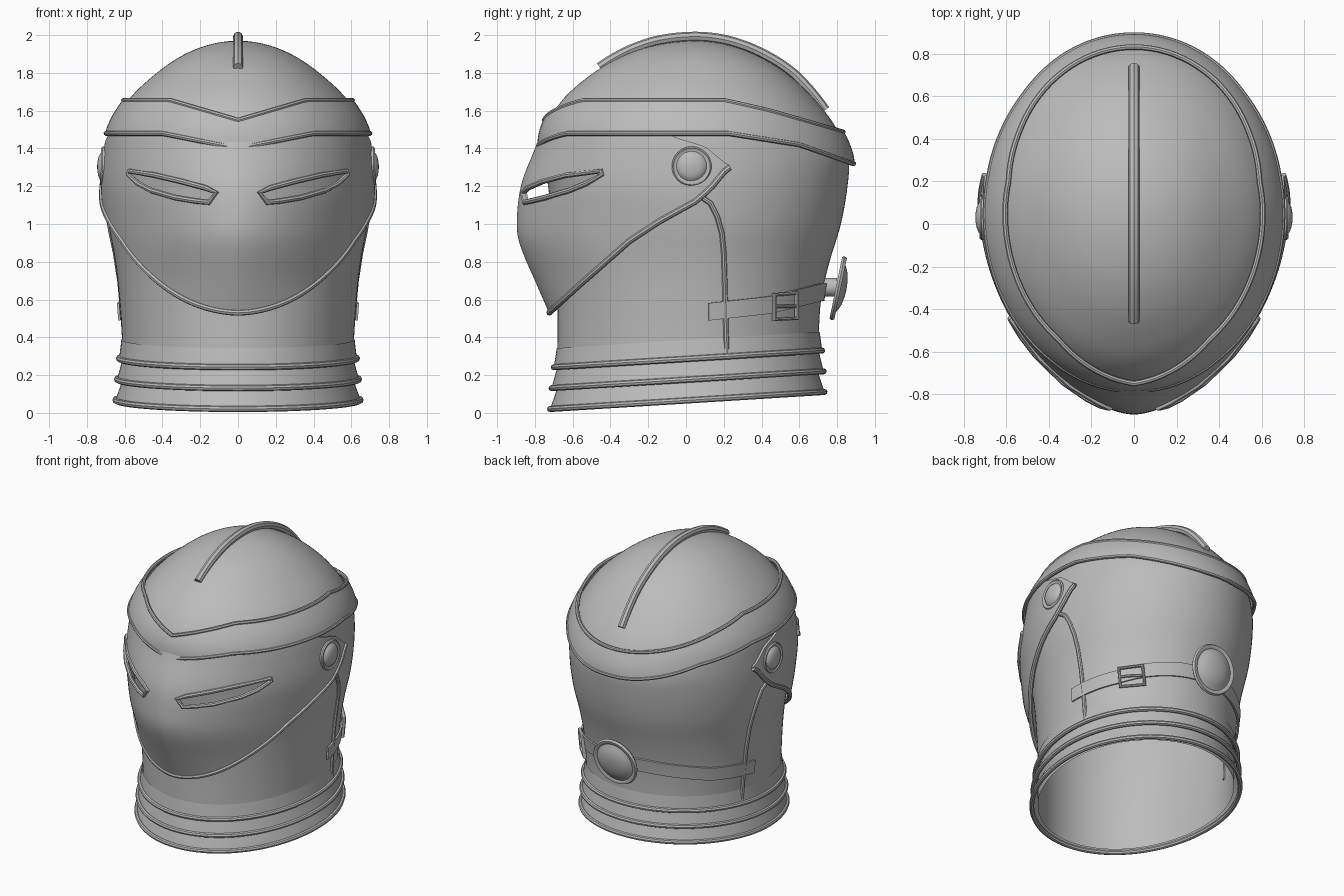
import bpy, bmesh, math
from mathutils import Vector

if "Cube" in bpy.data.objects:
    bpy.data.objects.remove(bpy.data.objects["Cube"])

CY = 0.05  # y of the section centre
# height, half width, front y, back y, front roundness exponent
SKULL = [(0, .61, -.68, .69, 2), (.3, .61, -.68, .70, 2), (.6, .628, -.68, .715, 2),
         (.8, .65, -.69, .76, 2), (1, .685, -.71, .82, 2), (1.2, .698, -.73, .855, 2),
         (1.35, .69, -.755, .86, 2), (1.5, .668, -.745, .80, 2), (1.65, .585, -.66, .69, 2),
         (1.8, .43, -.49, .53, 2), (1.9, .28, -.31, .36, 2), (1.97, 0, CY, CY, 2)]
VISOR = [(.45, .64, -.69, .72, 1.9), (.55, .645, -.725, .73, 1.8), (.7, .66, -.79, .75, 1.72),
         (.9, .685, -.873, .81, 1.7), (1, .70, -.887, .84, 1.7), (1.2, .716, -.865, .875, 1.78),
         (1.4, .70, -.79, .875, 1.88), (1.55, .675, -.735, .82, 1.95)]

metal = bpy.data.materials.new("steel_grey")
metal.diffuse_color = (.5, .5, .5, 1)
metal.use_nodes = True
metal.node_tree.nodes["Principled BSDF"].inputs["Base Color"].default_value = metal.diffuse_color


def linear(pts, v):
    for (a, p), (b, q) in zip(pts, pts[1:]):
        if v <= b:
            return p + (q - p) * max(0, (v - a) / (b - a))
    return pts[-1][1]


def section(tab, z, o=0):
    """Half width, front depth, back depth, exponent at height z."""
    z = min(max(z, tab[0][0]), tab[-1][0])
    keys = [(k[0], k[1] ** 2, (CY - k[2]) ** 2, (k[3] - CY) ** 2, k[4]) for k in tab]
    i = max(j for j in range(len(keys) - 1) if keys[j][0] <= z)
    a, b = keys[i], keys[i + 1]
    p, n = keys[max(i - 1, 0)], keys[min(i + 2, len(keys) - 1)]
    h = b[0] - a[0]
    u = (z - a[0]) / h
    r = []
    for c in range(1, 5):
        m0 = (b[c] - p[c]) / (b[0] - p[0]) * h
        m1 = (n[c] - a[c]) / (n[0] - a[0]) * h
        r.append((2*u**3 - 3*u*u + 1)*a[c] + (u**3 - 2*u*u + u)*m0
                 + (3*u*u - 2*u**3)*b[c] + (u**3 - u*u)*m1)
    return [math.sqrt(max(v, 0)) + o for v in r[:3]] + [r[3]]


def point(tab, t, z, o=0):
    """Surface point; t = 0 is the front, pi the back."""
    w, f, b, p = section(tab, z, o)
    s, c = math.sin(t), math.cos(t)
    e = 2 / p if c > 0 else 1
    x = math.copysign(w * abs(s) ** e, s)
    return Vector((x, CY - f * c ** e if c > 0 else CY - b * c, z))


def edge(tab, g, t, o=0):
    """Surface point at angle t on the line z = g(x, y)."""
    z = 1.0
    for _ in range(30):
        q = point(tab, t, z, o)
        z = .5 * z + .5 * g(q.x, q.y)
    return point(tab, t, z, o)


def side(y, z, s=1, o=0):
    w, f, b, p = section(SKULL, z, o)
    k = (CY - y) / (f if y < CY else b)
    return Vector((s * w * math.sqrt(max(0, 1 - k * k)), y, z))


def finish(ob, name, angle=40):
    ob.name = name
    if not ob.data.materials:
        ob.data.materials.append(metal)
    bpy.ops.object.select_all(action='DESELECT')
    ob.select_set(True)
    bpy.context.view_layer.objects.active = ob
    bpy.ops.object.convert(target='MESH')
    bpy.ops.object.shade_smooth_by_angle(angle=math.radians(angle))
    return ob


def grid(name, rows, closed=False, thick=0, cut=None):
    bm = bmesh.new()
    vs = [[bm.verts.new(p) for p in r] for r in rows]
    n = len(rows[0])
    for a, b in zip(vs, vs[1:]):
        for i in range(n if closed else n - 1):
            j = (i + 1) % n
            bm.faces.new((a[i], a[j], b[j], b[i]))
    bmesh.ops.remove_doubles(bm, verts=bm.verts, dist=1e-5)
    bmesh.ops.recalc_face_normals(bm, faces=bm.faces)
    me = bpy.data.meshes.new(name)
    bm.to_mesh(me)
    ob = bpy.data.objects.new(name, me)
    bpy.context.collection.objects.link(ob)
    if thick:
        m = ob.modifiers.new("thickness", 'SOLIDIFY')
        m.thickness, m.offset = thick, 0
    for c in cut or []:
        m = ob.modifiers.new("opening", 'BOOLEAN')
        m.object, m.operation, m.solver = c, 'DIFFERENCE', 'EXACT'
    return finish(ob, name)


def strip(name, tab, lo, hi, ts, olo=0, ohi=0, n=6, power=1, **kw):
    rows = [[] for _ in range(n + 1)]
    for t in ts:
        a, b = edge(tab, lo, t, olo).z, edge(tab, hi, t, ohi).z
        for k in range(n + 1):
            v = 1 - (1 - k / n) ** power
            rows[k].append(point(tab, t, a + (b - a) * v, olo + (ohi - olo) * v))
    return grid(name, rows, **kw)


def tube(name, pts, r, closed=False):
    cu = bpy.data.curves.new(name, 'CURVE')
    cu.dimensions = '3D'
    cu.bevel_depth, cu.bevel_resolution, cu.use_fill_caps = r, 2, True
    sp = cu.splines.new('POLY')
    sp.points.add(len(pts) - 1)
    for q, p in zip(sp.points, pts):
        q.co = (*p, 1)
    sp.use_cyclic_u = closed
    ob = bpy.data.objects.new(name, cu)
    bpy.context.collection.objects.link(ob)
    return finish(ob, name)


def boss(name, profile, loc, axis, n=40):
    """Turned part: profile of (radius, height) along an axis."""
    q = Vector(axis).to_track_quat('Z', 'Y')
    return grid(name, [[Vector(loc) + q @ Vector((r * math.cos(i * math.tau / n),
                r * math.sin(i * math.tau / n), h)) for i in range(n)] for r, h in profile], closed=True)


ROUND = [i * math.tau / 112 for i in range(112)]
tilt = lambda z0: (lambda x, y: z0 + .062 * (y + .73))

# skull shell and neck
strip("helmet_shell", SKULL, tilt(.02), lambda x, y: 1.97, ROUND, n=64, power=2, closed=True)

# flared collar plates with rolled rims
levels = [(.02, .04), (.13, .032), (.24, .02)]
for i, (z0, o) in enumerate(levels):
    strip(f"collar_plate_{i}", SKULL, tilt(z0), tilt(z0 + .1), ROUND, o, .004, n=4, closed=True)
    tube(f"collar_rim_{i}", [edge(SKULL, tilt(z0), t, o) for t in ROUND], .016, True)

# brow band, dipping at the front and sloping at the back
upper = lambda x, y: linear([(0, 1.55), (.36, 1.655)], abs(x)) if y < 0 else \
    linear([(.2, 1.655), (.44, 1.60), (.84, 1.485)], y)
lower = lambda x, y: linear([(0, 1.40), (.4, 1.48)], abs(x)) if y < 0 else \
    linear([(.22, 1.48), (.6, 1.42), (.88, 1.32)], y)
strip("brow_band", SKULL, lower, upper, ROUND, .025, .025, closed=True, thick=.01)
tube("brow_rim_upper", [edge(SKULL, upper, t, .025) for t in ROUND], .013, True)
tube("brow_rim_lower", [edge(SKULL, lower, t, .025) for t in ROUND], .013, True)

# eye openings: outline in x, z
EYE = [(.115, 1.165), (.17, 1.19), (.30, 1.225), (.44, 1.258), (.575, 1.28), (.58, 1.262),
       (.53, 1.215), (.46, 1.178), (.33, 1.14), (.22, 1.122), (.155, 1.115)]
cutters = []
for s in (-1, 1):
    bm = bmesh.new()
    f = bm.faces.new([bm.verts.new((s * x, -1.2, z)) for x, z in EYE])
    ext = bmesh.ops.extrude_face_region(bm, geom=[f])
    bmesh.ops.translate(bm, vec=(0, 1.1, 0), verts=[v for v in ext['geom'] if isinstance(v, bmesh.types.BMVert)])
    bmesh.ops.recalc_face_normals(bm, faces=bm.faces)
    me = bpy.data.meshes.new("eye_cutter")
    bm.to_mesh(me)
    c = bpy.data.objects.new("eye_cutter", me)
    c.hide_render = True
    bpy.context.collection.objects.link(c)
    cutters.append(c)
    rim = []
    for x, z in EYE:
        w, fr, b, p = section(VISOR, z, .012)
        rim.append((s * x, CY - fr * (1 - (x / w) ** p) ** (1 / p), z))
    tube("eye_rim", rim, .015, True)

# visor with a keel, swept up to the pivots
TM = math.radians(102.5)
VT = [TM * i / 48 for i in range(-48, 49)]
chin = lambda x, y: linear([(-.73, .525), (-.56, .68), (-.3, .91), (-.14, 1.015), (.05, 1.12), (.13, 1.19), (.22, 1.3)], y)
brow = lambda x, y: min(lower(x, y) + .03, linear([(-.15, 1.5), (-.05, 1.455), (.1, 1.41), (.16, 1.36), (.22, 1.31)], y))
strip("visor", VISOR, chin, brow, VT, n=24, thick=.018, cut=cutters)
for c in cutters:
    bpy.data.objects.remove(c)
tube("visor_rim", [edge(VISOR, chin, t, .006) for t in VT], .016)

# crest along the crown
crest = [point(SKULL, 0, 1.825 + .145 * (1 - (1 - i / 20) ** 2), 0) for i in range(20)]
crest += [point(SKULL, math.pi, 1.60 + .37 * (1 - (i / 28) ** 2), 0) for i in range(29)]
last = len(crest) - 1
for i, p in enumerate(crest):
    d = (p - Vector((0, CY, 1.2))).normalized()
    crest[i] = p + d * (.006 + .016 * min(1, 4 * i / last, 6 * (last - i) / last))
tube("crest", crest, .026)

for s in (-1, 1):
    # visor pivots
    boss("pivot", [(.105, -.03), (.105, .012), (.098, .02), (.088, .012), (.08, .012), (.07, .024),
                   (.05, .033), (.025, .038), (0, .04)], (s * .706, .03, 1.305), (s, 0, .02))
    # plate seams
    seam = [(.07, 1.15), (.13, 1.11), (.165, 1.04), (.19, .95), (.2, .85), (.205, .7), (.21, .5), (.215, .31)]
    tube("side_seam", [side(y, z, s, .005) for y, z in seam], .014)

# strap round the back
mid = lambda y: linear([(.1, .533), (.45, .572), (.72, .64)], y)
ST = [math.radians(96 + 168 * i / 60) for i in range(61)]
strip("strap", SKULL, lambda x, y: mid(y) - .046, lambda x, y: mid(y) + .046, ST, .012, .012, n=2, thick=.012)

# buckle
frame = [(.467, .495), (.585, .50), (.585, .635), (.467, .625)]
tube("buckle_frame", [side(y, z, 1, .024) for y, z in frame], .013, True)
tube("buckle_bar", [side(y, .565, 1, .026) for y in (.467, .53, .585)], .01)

# rear disc on its post
axis = Vector((0, .98, -.2))
boss("rear_post", [(.05, -.14), (.05, 0)], (0, .80, .665), (0, 1, 0), 24)
boss("rear_disc", [(0, -.012), (.165, -.012), (.173, 0), (.165, .014), (.15, .014), (.14, .008),
                   (.13, .012), (.11, .024), (.08, .036), (.04, .043), (0, .045)], (0, .805, .66), axis)
